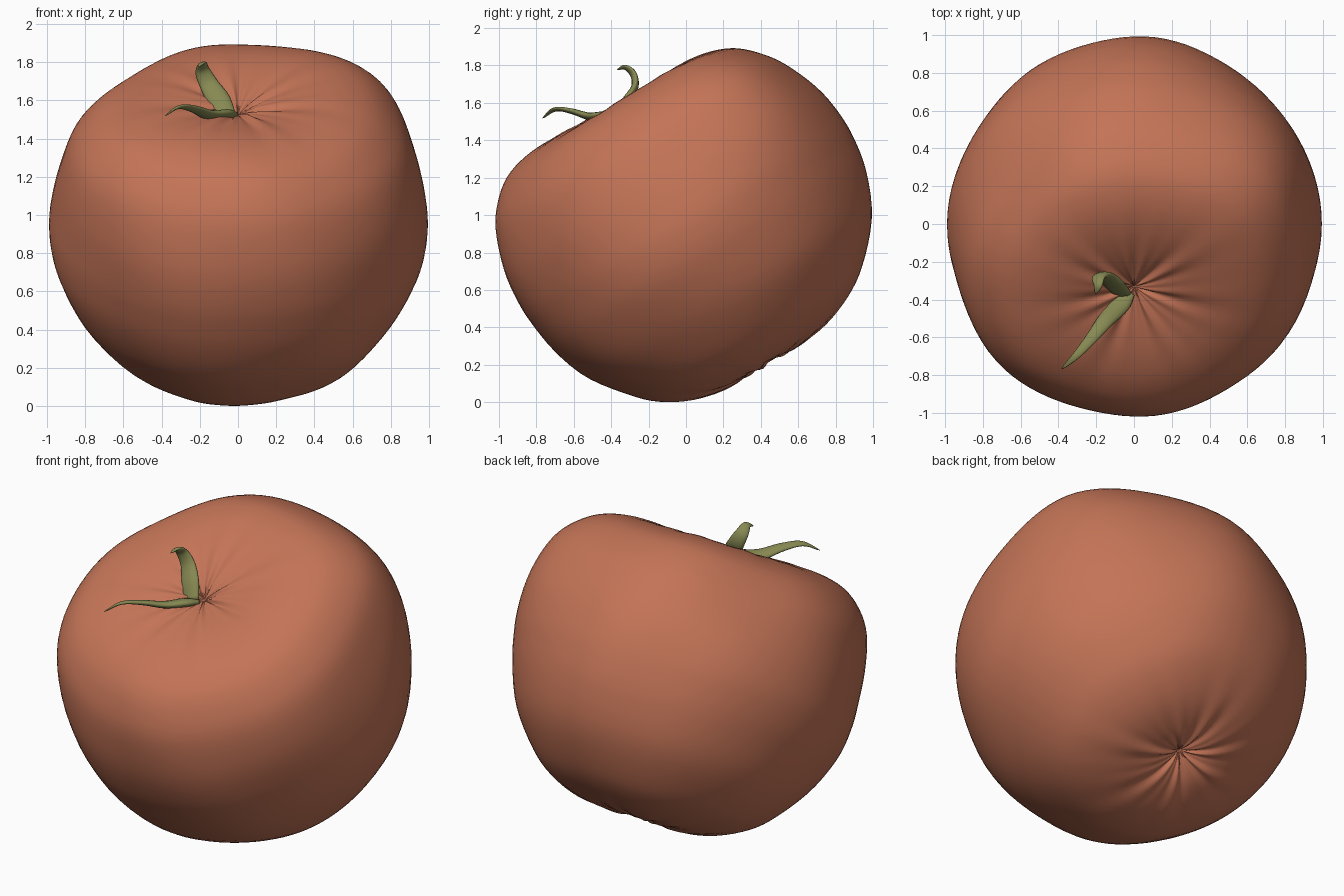
import bpy, bmesh, math
from mathutils import Vector, Matrix

if "Cube" in bpy.data.objects:
    bpy.data.objects.remove(bpy.data.objects["Cube"])

TILT = Matrix.Rotation(math.radians(30), 3, 'X')
CENTRE = Vector((0, 0, 0.95))


def material(name, rgb):
    m = bpy.data.materials.new(name)
    m.diffuse_color = (*rgb, 1)
    m.use_nodes = True
    m.node_tree.nodes["Principled BSDF"].inputs["Base Color"].default_value = m.diffuse_color
    return m


def smooth_path(pts, steps):
    # Catmull-Rom interpolation of vectors
    p = [Vector(q) for q in pts]
    p = [2 * p[0] - p[1]] + p + [2 * p[-1] - p[-2]]
    out = []
    for i in range(1, len(p) - 2):
        a, b, c, d = p[i - 1:i + 3]
        for k in range(steps):
            t = k / steps
            out.append(0.5 * (2 * b + (c - a) * t + (2 * a - 5 * b + 4 * c - d) * t**2
                              + (3 * b - a - 3 * c + d) * t**3))
    out.append(p[-2])
    return out


def loft(name, rings, mat):
    # skin closed rings of points, with a point at each end
    bm = bmesh.new()
    vr = [[bm.verts.new(v) for v in r] for r in rings]
    n = len(vr[1])
    for r0, r1 in zip(vr, vr[1:]):
        for j in range(n):
            k = (j + 1) % n
            if len(r0) == 1:
                bm.faces.new((r0[0], r1[j], r1[k]))
            elif len(r1) == 1:
                bm.faces.new((r0[j], r1[0], r0[k]))
            else:
                bm.faces.new((r0[j], r1[j], r1[k], r0[k]))
    bmesh.ops.recalc_face_normals(bm, faces=bm.faces)
    me = bpy.data.meshes.new(name)
    bm.to_mesh(me)
    bm.free()
    for f in me.polygons:
        f.use_smooth = True
    me.materials.append(mat)
    ob = bpy.data.objects.new(name, me)
    bpy.context.collection.objects.link(ob)
    return ob


# Fruit body: tilted lathe with puckered poles and gentle lumps
profile = [(0, .655, 0), (.04, .675, 0), (.12, .705, 0), (.25, .735, 0), (.4, .75, 0),
           (.55, .738, 0), (.69, .69, 0), (.80, .60, 0), (.885, .48, 0), (.955, .28, 0),
           (.985, .1, 0), (.985, -.05, 0), (.95, -.23, 0), (.855, -.46, 0), (.70, -.66, 0),
           (.56, -.768, 0), (.38, -.842, 0), (.2, -.86, 0), (.08, -.83, 0), (0, -.78, 0)]
lumps = [((.68, .28, .68), .07, .35), ((-.68, .2, .7), -.04, .35), ((-.65, -.7, .3), .035, .35),
         ((.05, .85, .5), .02, .4), ((0, -1, .1), .015, .4), ((0, 1, 0), .015, .4)]
SEG = 96


def body_point(r, a, t):
    pucker = (r / .12) * math.exp(1 - r / .12)
    a += .007 * pucker * (math.sin(11 * t + .6) + .7 * math.sin(18 * t + 2) + .6 * math.sin(5 * t))
    p = TILT @ Vector((r * math.cos(t), r * math.sin(t), a))
    d = p.normalized()
    s = .004 * (math.sin(9 * p.x + 4 * p.z) + math.sin(8 * p.y - 7 * p.z + 1))
    for c, h, w in lumps:
        s += h * math.exp(-((d - Vector(c).normalized()).length / w) ** 2)
    return CENTRE + p + d * s


path = smooth_path(profile, 4)
rings = []
for i, q in enumerate(path):
    if i in (0, len(path) - 1):
        rings.append([body_point(0, q.y, 0)])
    else:
        rings.append([body_point(q.x, q.y, 2 * math.pi * j / SEG) for j in range(SEG)])
loft("fruit_body", rings, material("fruit_skin", (.55, .175, .095)))


# Stem leaves: flattened tapering tubes along curved paths
def leaf(name, pts, widths, side, mat, flat=.4, n=14):
    pos = smooth_path(pts, 5)
    wid = smooth_path([(w, 0, 0) for w in widths], 5)
    rings = [[pos[0]]]
    for i in range(len(pos) - 1):
        tan = (pos[i + 1] - pos[max(i - 1, 0)]).normalized()
        s = Vector(side)
        s = (s - tan * s.dot(tan)).normalized()
        u = tan.cross(s)
        w = wid[i].x
        rings.append([pos[i] + s * w * math.cos(2 * math.pi * j / n)
                      + u * w * flat * math.sin(2 * math.pi * j / n) for j in range(n)])
    rings.append([pos[-1]])
    return loft(name, rings, mat)


green = material("leaf_green", (.24, .25, .085))
leaf("upright_leaf",
     [(-.06, -.37, 1.52), (-.10, -.325, 1.60), (-.15, -.275, 1.68), (-.185, -.28, 1.75),
      (-.19, -.325, 1.79), (-.205, -.37, 1.775)],
     [.05, .06, .05, .04, .025, .006], (1, .1, .45), green)
leaf("drooping_leaf",
     [(-.02, -.36, 1.52), (-.07, -.42, 1.525), (-.15, -.51, 1.525), (-.23, -.61, 1.555),
      (-.31, -.70, 1.565), (-.385, -.77, 1.515)],
     [.03, .055, .045, .032, .02, .004], (.75, -.6, .3), green, .45)
